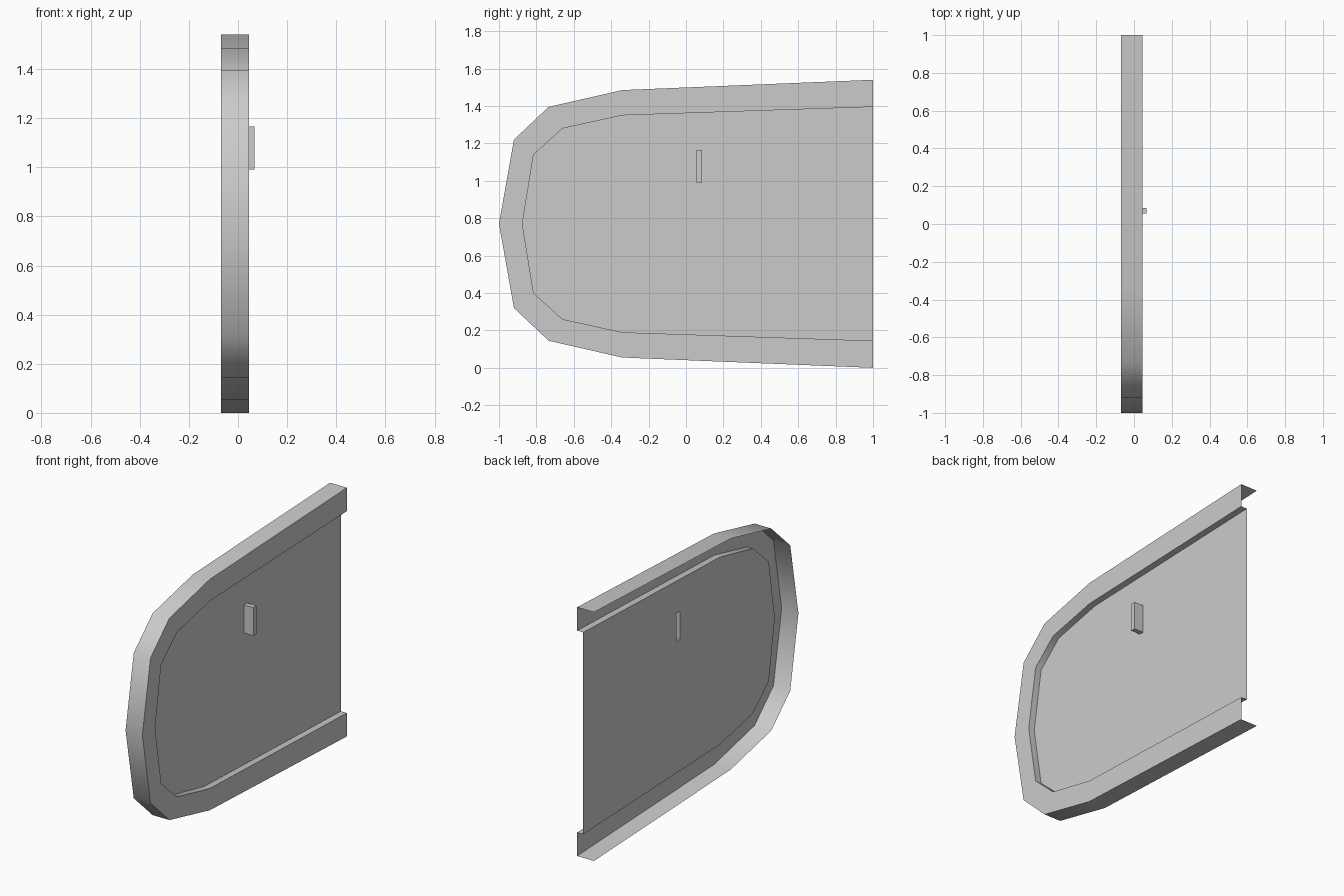
import bpy, bmesh, math
from mathutils import Vector

cube = bpy.data.objects.get("Cube")
if cube:
    bpy.data.objects.remove(cube, do_unlink=True)

# Single painted-metal colour
grey = bpy.data.materials.new("light_grey")
grey.use_nodes = True
colour = (0.6, 0.6, 0.6, 1.0)
grey.diffuse_color = colour
grey.node_tree.nodes["Principled BSDF"].inputs["Base Color"].default_value = colour

MID_Z = 0.77
BACK_X, RIM_X, PANEL_X, HANDLE_X = -0.07, 0.045, 0.004, 0.067


def outline(half):
    """Mirror an upper half profile (y, height above middle) about the middle."""
    lower = [(y, -h) for y, h in reversed(half[:-1])]
    return [(y, MID_Z + h) for y, h in half + lower]


outer = outline([(1, 0.77), (-0.34, 0.715), (-0.735, 0.625), (-0.92, 0.45), (-1, 0)])
inner = outline([(1, 0.625), (-0.34, 0.58), (-0.66, 0.51), (-0.815, 0.37), (-0.875, 0)])


def finish(name, bm):
    mesh = bpy.data.meshes.new(name)
    bm.to_mesh(mesh)
    bm.free()
    mesh.materials.append(grey)
    mesh.shade_smooth()
    mesh.set_sharp_from_angle(angle=math.radians(45))
    obj = bpy.data.objects.new(name, mesh)
    bpy.context.collection.objects.link(obj)
    return obj


# Rim: outer wall, flat face and inner step as one open shell
bm = bmesh.new()
rings = [[bm.verts.new((x, y, z)) for y, z in loop]
         for loop, x in ((outer, BACK_X), (outer, RIM_X), (inner, RIM_X), (inner, PANEL_X))]
for a, b in zip(rings, rings[1:]):
    for i in range(len(a) - 1):
        bm.faces.new((a[i], a[i + 1], b[i + 1], b[i]))
finish("rim", bm)

# Recessed panel, with the handle pressed out of it as a hollow block
bm = bmesh.new()
bm.faces.new([bm.verts.new((PANEL_X, y, z)) for y, z in inner])
y0, y1, z0, z1 = 0.055, 0.085, 0.99, 1.165
for point, normal in (((0, y0, 0), (0, 1, 0)), ((0, y1, 0), (0, 1, 0)),
                      ((0, 0, z0), (0, 0, 1)), ((0, 0, z1), (0, 0, 1))):
    bmesh.ops.bisect_plane(bm, geom=bm.verts[:] + bm.edges[:] + bm.faces[:],
                           plane_co=point, plane_no=normal)
centre = Vector((PANEL_X, (y0 + y1) / 2, (z0 + z1) / 2))
patch = min(bm.faces, key=lambda f: (f.calc_center_median() - centre).length)
front = bmesh.ops.extrude_discrete_faces(bm, faces=[patch])["faces"][0]
bmesh.ops.translate(bm, verts=front.verts[:], vec=(HANDLE_X - PANEL_X, 0, 0))
finish("panel_with_handle", bm)
